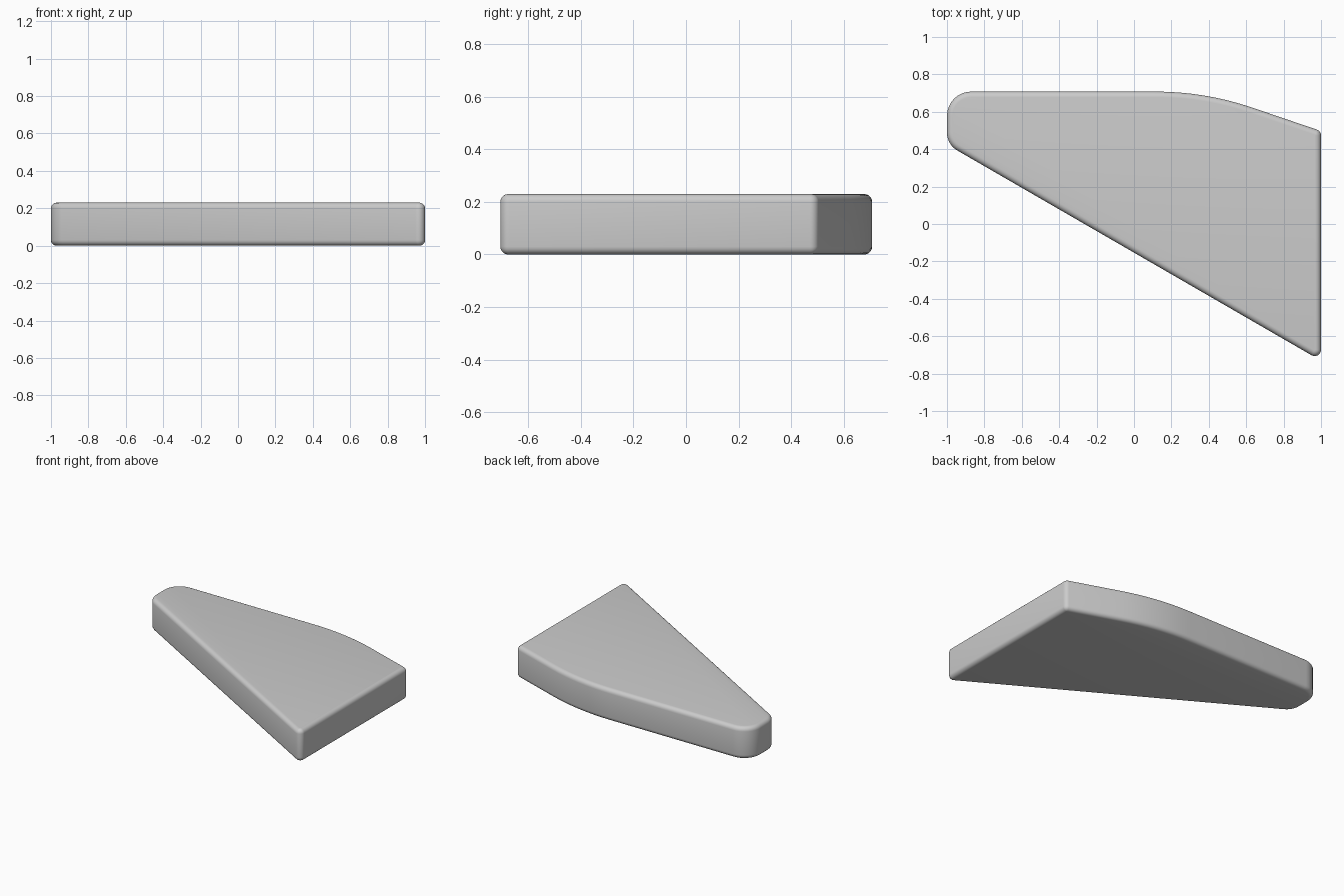
import bpy, bmesh, math
from mathutils import Vector

if "Cube" in bpy.data.objects:
    bpy.data.objects.remove(bpy.data.objects["Cube"])

HEIGHT, ROUND = 0.23, 0.03

# Outline corners (counter-clockwise): x, y, fillet radius
corners = [(-1, 0.425, 0.11), (1, -0.731, 0.034), (1, 0.497, 0.034),
           (0.38, 0.708, 1.6), (-1, 0.708, 0.13)]


def fillet_points(corners, steps=8):
    """Return (arc centre, outward direction, radius) along the filleted outline."""
    result = []
    n = len(corners)
    for i, (x, y, r) in enumerate(corners):
        p = Vector((x, y))
        d_in = (p - Vector(corners[i - 1][:2])).normalized()
        d_out = (Vector(corners[(i + 1) % n][:2]) - p).normalized()
        turn = d_in.angle(d_out)
        start = p - d_in * r * math.tan(turn / 2)
        centre = start + Vector((-d_in.y, d_in.x)) * r
        a0 = math.atan2(-d_in.x, d_in.y)
        for k in range(steps + 1):
            a = a0 + turn * k / steps
            result.append((centre, Vector((math.cos(a), math.sin(a))), r))
    return result


outline = fillet_points(corners)

# Edge rounding as (inset, height) rings from bottom to top
quarter = [(ROUND * (1 - math.sin(a)), ROUND * (1 - math.cos(a)))
           for a in (math.pi / 2 * k / 5 for k in range(6))]
rings = quarter + [(d, HEIGHT - z) for d, z in reversed(quarter)]

# Slab
bm = bmesh.new()
loops = []
for inset, z in rings:
    loops.append([bm.verts.new((*(c + d * (r - inset)), z)) for c, d, r in outline])
for low, high in zip(loops, loops[1:]):
    for i in range(len(low)):
        bm.faces.new((low[i - 1], low[i], high[i], high[i - 1]))
bm.faces.new(list(reversed(loops[0])))
bm.faces.new(loops[-1])
mesh = bpy.data.meshes.new("tapered_slab")
bm.to_mesh(mesh)
bm.free()
slab = bpy.data.objects.new("tapered_slab", mesh)
bpy.context.collection.objects.link(slab)
bpy.context.view_layer.objects.active = slab
slab.select_set(True)
bpy.ops.object.shade_smooth_by_angle(angle=math.radians(30))
